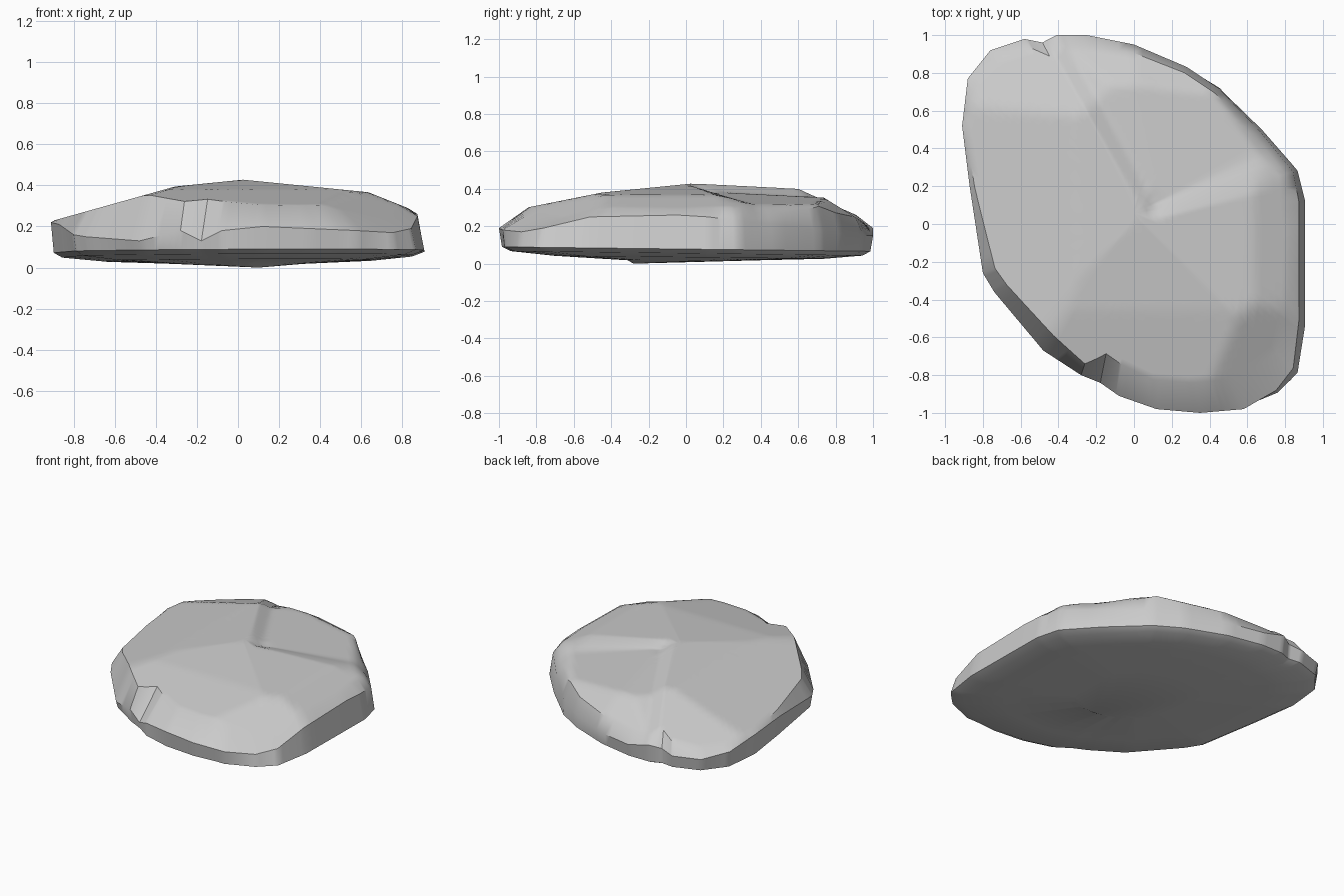
import bpy, bmesh
from mathutils import Vector

if "Cube" in bpy.data.objects:
    bpy.data.objects.remove(bpy.data.objects["Cube"])

# Outline stations, counter-clockwise: x, y, wall top height, wall lean, rim inset
STATIONS = [
    (.90, -.05, .26, .97, .05), (.90, .12, .25, .97, .07), (.86, .28, .23, .98, .05),
    (.68, .50, .21, .98, .04), (.46, .73, .18, .98, .04), (.28, .84, .16, .99, .04),
    (0, .95, .15, 1.0, .05), (-.25, 1.0, .15, 1.0, .06), (-.41, 1.0, .19, 1.0, .06),
    (-.49, .97, .17, .99, .08), (-.58, .98, .15, 1.0, .05), (-.76, .92, .15, 1.0, .05),
    (-.88, .77, .18, 1.0, .04), (-.91, .52, .22, 1.0, .02), (-.87, .2, .21, 1.0, .03),
    (-.80, -.26, .16, 1.0, .08), (-.74, -.36, .15, 1.0, .09), (-.48, -.67, .13, 1.0, .11),
    (-.28, -.80, .18, 1.0, .07), (-.18, -.85, .13, .99, .17), (-.08, -.92, .18, .99, .17),
    (.12, -.98, .20, 1.0, .15), (.35, -1.0, .19, 1.0, .15), (.58, -.98, .18, 1.0, .15),
    (.76, -.89, .17, .99, .13), (.86, -.78, .19, .98, .10), (.90, -.53, .25, .97, .07)]
CENTRE = Vector((0, .06))
SUB = 6


def clamp(v):
    return max(0, min(1, v))


def top_height(x, y):
    """Lowest of the worn facet planes, less the sunken north-east sector."""
    h = min(.425 + .10 * x, .48 + .28 * x, .425 + .10 * y, .47 + .20 * y,
            .43 - .05 * y, .85 - .62 * y, .43 - .10 * x, .62 - .40 * x,
            .65 - .40 * (.77 * y - .64 * x),      # north-west shoulder
            .74 - .50 * (.70 * x - .71 * y))      # south-east shoulder
    d1 = .87 * x + .49 * (y - .15)
    d2 = -.25 * (x - .1) + .97 * (y - .02)
    # sunken sector between the ridge and the ledge
    low = h - .04 * clamp(1.15 - max(x, 0) / .6)
    ne = .8 * x + .6 * y
    low = min(low, .405 - .12 * ne, 1.06 - ne, .82 - .65 * (.25 * x + .97 * y))
    w = clamp(min(d1 / .08, d2 / (.06 + .2 * max(x, 0))))
    return h + (low - h) * w


# Subdivide the outline
outline = []
for i, a in enumerate(STATIONS):
    b = STATIONS[(i + 1) % len(STATIONS)]
    for k in range(SUB):
        t = k / SUB
        outline.append([p + (q - p) * t for p, q in zip(a, b)])

bm = bmesh.new()


def ring(fn):
    out = []
    for s in outline:
        scale, z = fn(s)
        p = CENTRE + (Vector(s[:2]) - CENTRE) * scale
        out.append(bm.verts.new((p.x, p.y, top_height(p.x, p.y) if z is None else z)))
    return out


# Underside, wall and faceted top
rings = [ring(lambda s: (.35, .018)), ring(lambda s: (.72, .034 - .008 * s[1])),
         ring(lambda s: (.94, .055 - .012 * s[1])),
         ring(lambda s: (.985 + .022 * clamp(3 * s[0] - 1.5), .078 - .012 * s[1])),
         ring(lambda s: (s[3], s[2]))]
for n in range(24):
    f = 1 - n / 24
    rings.append(ring(lambda s: ((s[3] - s[4]) * f, None)))
count = len(outline)
for lo, hi in zip(rings, rings[1:]):
    for i in range(count):
        j = (i + 1) % count
        bm.faces.new((lo[i], lo[j], hi[j], hi[i]))
under = bm.verts.new((.1, -.28, 0))
peak = bm.verts.new((CENTRE.x, CENTRE.y, .425))
for i in range(count):
    j = (i + 1) % count
    bm.faces.new((under, rings[0][j], rings[0][i]))
    bm.faces.new((peak, rings[-1][i], rings[-1][j]))
bmesh.ops.recalc_face_normals(bm, faces=bm.faces)

mesh = bpy.data.meshes.new("flat_stone")
bm.to_mesh(mesh)
bm.free()
stone = bpy.data.objects.new("flat_stone", mesh)
bpy.context.collection.objects.link(stone)
bpy.context.view_layer.objects.active = stone
stone.select_set(True)
bpy.ops.object.shade_smooth_by_angle(angle=.6)
